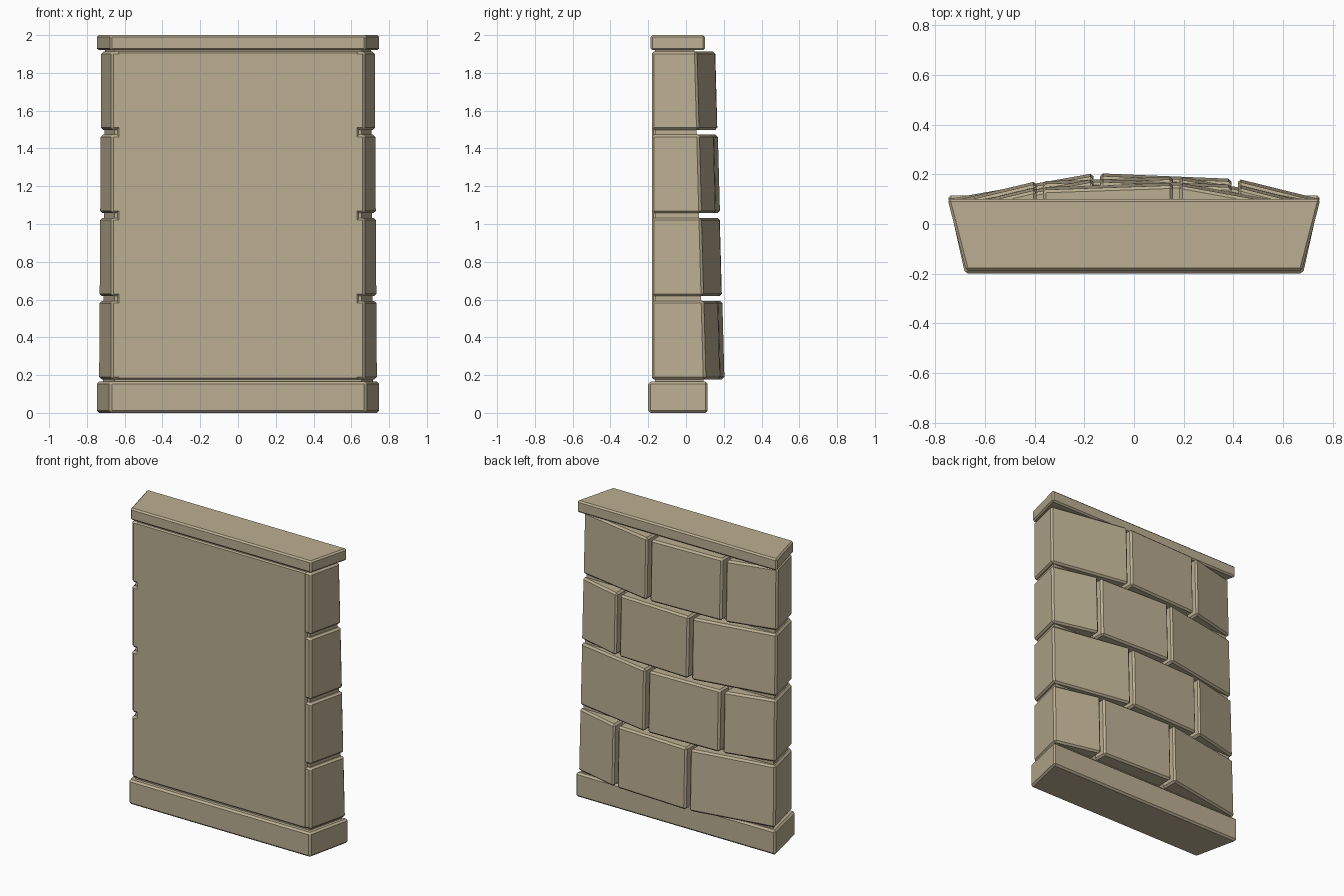
import bpy, bmesh

if "Cube" in bpy.data.objects:
    bpy.data.objects.remove(bpy.data.objects["Cube"])

stone_mat = bpy.data.materials.new("sandstone")
stone_mat.diffuse_color = (0.50, 0.43, 0.29, 1)
stone_mat.use_nodes = True
stone_mat.node_tree.nodes["Principled BSDF"].inputs["Base Color"].default_value = stone_mat.diffuse_color


def side_x(y):
    # Half width of the wedge-shaped wall at depth y
    return 0.67 + 0.24 * (y + 0.18)


def prism(name, bottom, top, z0, z1, bevel=0.012):
    # Solid between two plan outlines, with chamfered edges
    bm = bmesh.new()
    lo = [bm.verts.new((x, y, z0)) for x, y in bottom]
    hi = [bm.verts.new((x, y, z1)) for x, y in top]
    n = len(lo)
    bm.faces.new(lo[::-1])
    bm.faces.new(hi)
    for i in range(n):
        j = (i + 1) % n
        bm.faces.new((lo[i], lo[j], hi[j], hi[i]))
    bmesh.ops.recalc_face_normals(bm, faces=bm.faces)
    if bevel:
        bmesh.ops.bevel(bm, geom=bm.edges[:], offset=bevel, segments=1,
                        affect='EDGES', profile=0.5)
    me = bpy.data.meshes.new(name)
    bm.to_mesh(me)
    bm.free()
    ob = bpy.data.objects.new(name, me)
    me.materials.append(stone_mat)
    bpy.context.collection.objects.link(ob)
    return ob


def trapezoid(front, back, y0, y1):
    return [(-front, y0), (front, y0), (back, y1), (-back, y1)]


def lean(y, z):
    # The back of the wall leans forward with height
    return y - 0.027 * (z - 0.18)


# Base plinth and cap slab
base = trapezoid(0.68, 0.75, -0.2, 0.115)
prism("base", base, base, 0, 0.165)
cap = trapezoid(0.676, 0.75, -0.187, 0.1)
prism("cap", cap, cap, 1.92, 2.0, 0.01)

# Recessed core behind the joints
def core_outline(z):
    y = lean(0.092, z)
    return trapezoid(side_x(-0.165) - 0.02, side_x(y) - 0.02, -0.165, y)

prism("core", core_outline(0.15), core_outline(1.93), 0.15, 1.93, 0)

# Smooth front panel
panel = trapezoid(0.637, 0.637, -0.181, -0.1)
prism("front_panel", panel, panel, 0.178, 1.912, 0.008)

# Four staggered courses, three stones each
GAP = 0.013


def stone_outline(index, joints, z):
    (xa, ya), (xb, yb) = joints
    ya, yb, yc = lean(ya, z), lean(yb, z), lean(0.103, z)
    if index == 1:
        return [(xa + GAP, -0.1), (xb - GAP, -0.1), (xb - GAP, yb), (xa + GAP, ya)]
    s, x, y = (-1, xa, ya) if index == 0 else (1, xb, yb)
    x += s * GAP
    return [(s * 0.67, -0.18), (s * side_x(yc), yc), (x, y), (x, -0.1), (s * 0.6, -0.18)]


for row in range(4):
    z0 = 0.178 + row * 0.44
    z1 = z0 + 0.415
    joints = [(-0.15, 0.204), (0.405, 0.182)]
    if row % 2:
        joints = [(-0.38, 0.184), (0.17, 0.202)]
    for i in range(3):
        prism(f"stone_{row + 1}_{i + 1}", stone_outline(i, joints, z0),
              stone_outline(i, joints, z1), z0, z1)
